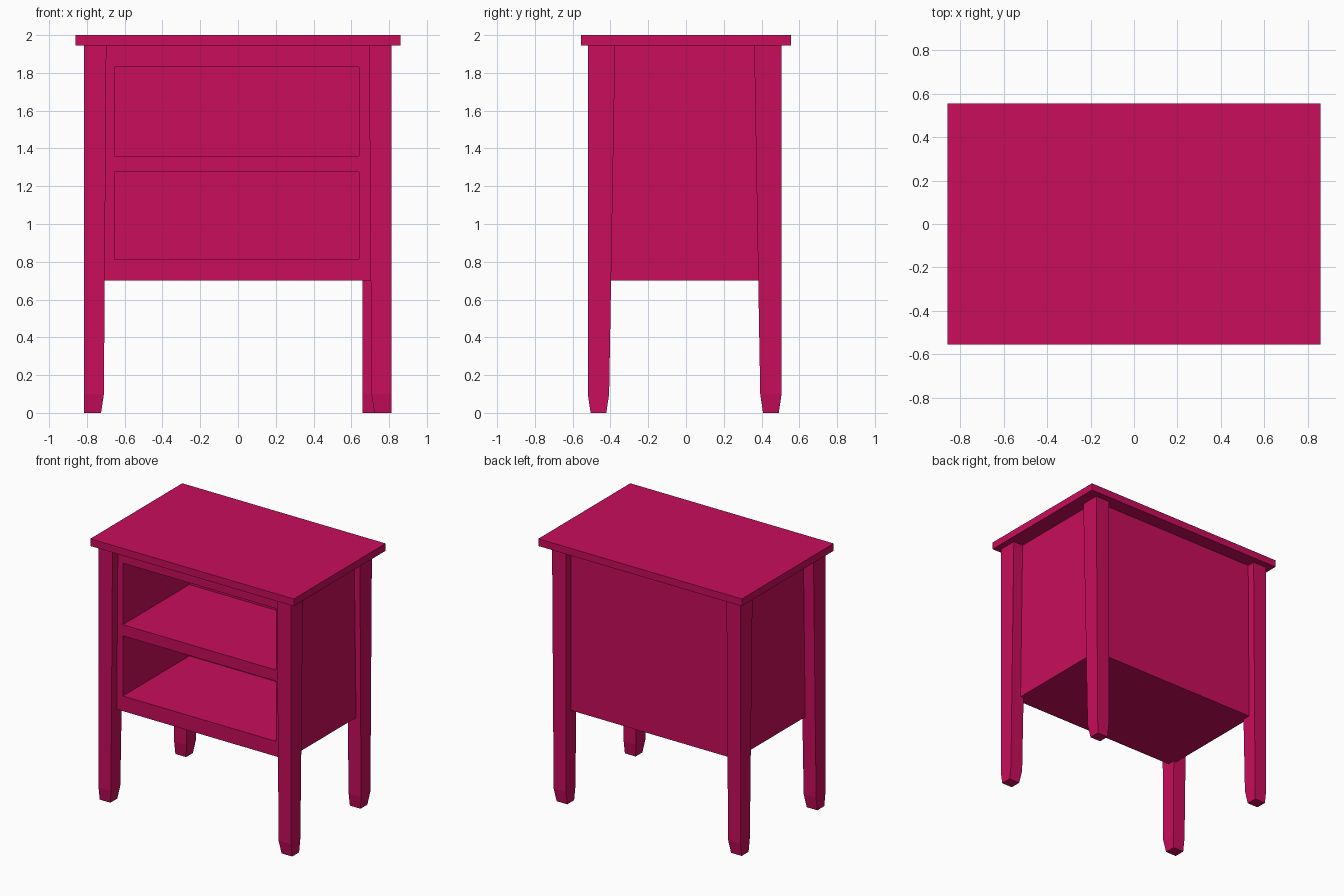
import bpy

if "Cube" in bpy.data.objects:
    bpy.data.objects.remove(bpy.data.objects["Cube"], do_unlink=True)

paint = bpy.data.materials.new("raspberry_paint")
paint.use_nodes = True
colour = (0.58, 0.004, 0.105, 1)
paint.diffuse_color = colour
paint.node_tree.nodes["Principled BSDF"].inputs["Base Color"].default_value = colour

TOP_Z = 1.945
CASE_Z = 0.70


def add_mesh(name, verts, faces):
    mesh = bpy.data.meshes.new(name)
    mesh.from_pydata(verts, [], faces)
    mesh.materials.append(paint)
    obj = bpy.data.objects.new(name, mesh)
    bpy.context.scene.collection.objects.link(obj)
    return obj


def loft(name, rings):
    """Closed square column through (z, x0, x1, y0, y1) rings, bottom to top."""
    verts, faces = [], []
    for z, x0, x1, y0, y1 in rings:
        verts += [(x0, y0, z), (x1, y0, z), (x1, y1, z), (x0, y1, z)]
    for r in range(len(rings) - 1):
        a = 4 * r
        for i in range(4):
            j = (i + 1) % 4
            faces.append((a + i, a + j, a + 4 + j, a + 4 + i))
    n = len(verts)
    faces += [(3, 2, 1, 0), (n - 4, n - 3, n - 2, n - 1)]
    return add_mesh(name, verts, faces)


def box(name, x0, x1, y0, y1, z0, z1):
    return loft(name, [(z0, x0, x1, y0, y1), (z1, x0, x1, y0, y1)])


def leg(name, x, y, sx, sy):
    """Tapered leg; (x, y) is its straight corner, sx and sy point to the tapered sides."""
    rings = []
    for z, width, inset, depth in [(0, 0.09, 0.015, 0.098), (0.1, 0.105, 0, 0.113),
                                   (TOP_Z, 0.118, 0, 0.145)]:
        xs = sorted((x, x + sx * width))
        ys = sorted((y + sy * inset, y + sy * depth))
        rings.append((z, *xs, *ys))
    loft(name, rings)


# Table top
box("table_top", -0.86, 0.86, -0.555, 0.555, TOP_Z, 2.0)

# Cabinet body with two open compartments
cabinet = box("cabinet", -0.73, 0.73, -0.455, 0.445, CASE_Z, TOP_Z)
for z0, z1 in [(0.815, 1.275), (1.36, 1.83)]:
    cutter = box("compartment_cutter", -0.655, 0.64, -0.6, 0.348, z0, z1)
    cutter.hide_render = True
    cut = cabinet.modifiers.new("compartment", 'BOOLEAN')
    cut.operation = 'DIFFERENCE'
    cut.solver = 'EXACT'
    cut.object = cutter
    bpy.context.view_layer.objects.active = cabinet
    bpy.ops.object.modifier_apply(modifier=cut.name)
    bpy.data.objects.remove(cutter, do_unlink=True)

# Legs: the back left one is set in and tapers outward
leg("front_right_leg", -0.815, -0.52, 1, 1)
leg("front_left_leg", 0.812, -0.52, -1, 1)
leg("back_right_leg", -0.815, 0.506, 1, -1)
leg("back_left_leg", 0.66, 0.506, 1, -1)
